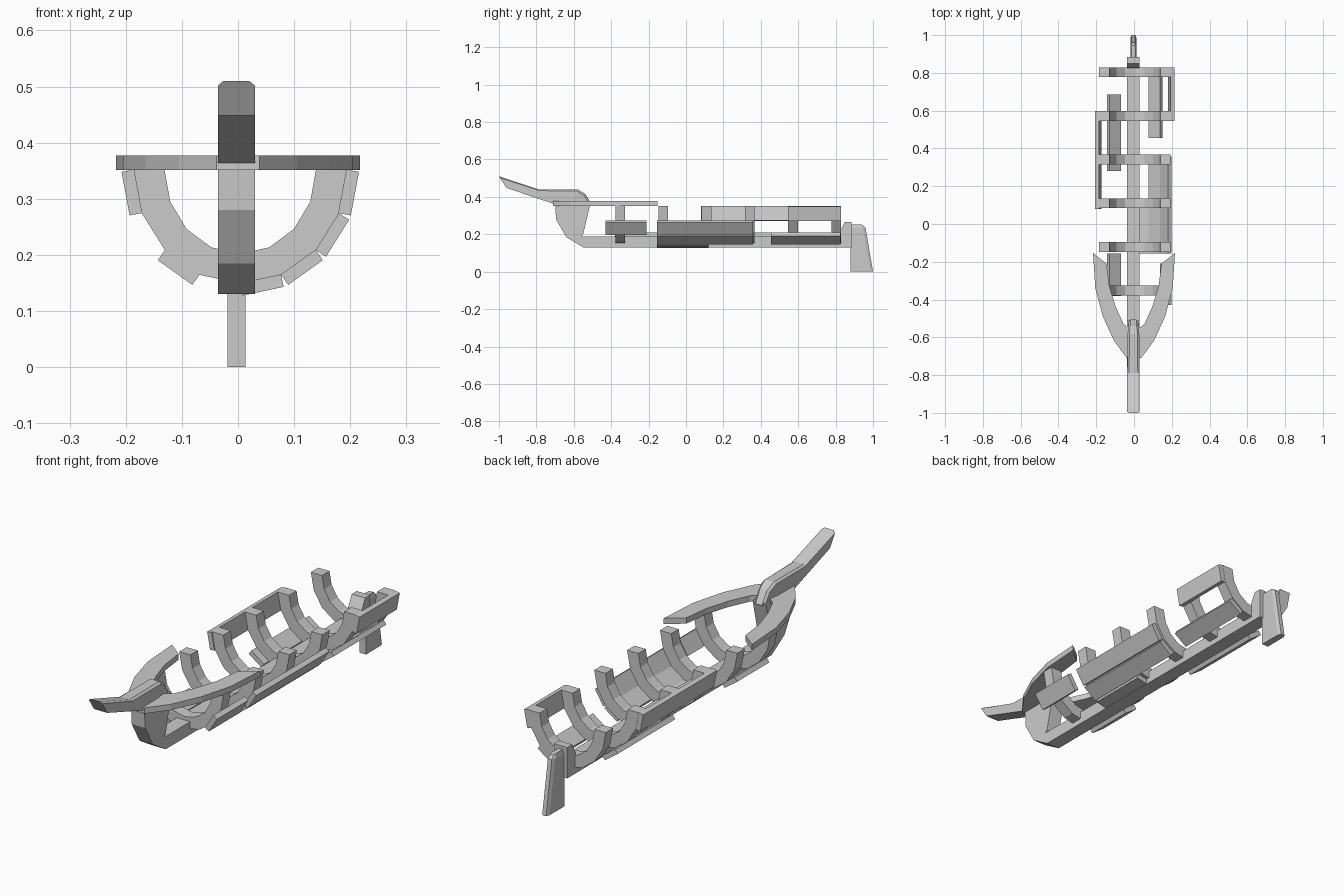
import bpy, bmesh, math

if "Cube" in bpy.data.objects:
    bpy.data.objects.remove(bpy.data.objects["Cube"])

CX = -0.003   # keel line
RX = 0.004    # rib centre


def make(name, verts, faces):
    me = bpy.data.meshes.new(name)
    me.from_pydata(verts, [], faces)
    bm = bmesh.new()
    bm.from_mesh(me)
    bmesh.ops.recalc_face_normals(bm, faces=bm.faces)
    bm.to_mesh(me)
    bm.free()
    ob = bpy.data.objects.new(name, me)
    bpy.context.collection.objects.link(ob)
    return ob


def loft(name, rings):
    """Join closed rings of equal length and cap both ends."""
    n = len(rings[0])
    verts = [v for r in rings for v in r]
    faces = [(a * n + i, a * n + (i + 1) % n, (a + 1) * n + (i + 1) % n, (a + 1) * n + i)
             for a in range(len(rings) - 1) for i in range(n)]
    faces += [tuple(range(n)), tuple(range((len(rings) - 1) * n, len(rings) * n))]
    return make(name, verts, faces)


def slab(name, pairs, w):
    """Strip of (y, z) outer/inner pairs, w wide to each side of the keel line."""
    return loft(name, [[(CX - w, *o), (CX + w, *o), (CX + w, *i), (CX - w, *i)]
                       for o, i in pairs])


def arc(k, rx, rz):
    a = math.pi * k / 8
    return RX + rx * math.cos(a), 0.352 - rz * math.sin(a)


# Keel running into the curved stem and the raised sternpost
slab("keel_and_stem", [((-0.70, 0.37), (-0.51, 0.37)), ((-0.695, 0.28), (-0.53, 0.285)),
                       ((-0.64, 0.185), (-0.55, 0.20)), ((-0.55, 0.13), (-0.56, 0.187)),
                       ((0.83, 0.13), (0.83, 0.187))], 0.033)
slab("sternpost", [((0.885, 0.13), (0.825, 0.13)), ((0.885, 0.22), (0.825, 0.22)),
                   ((0.885, 0.267), (0.85, 0.267))], 0.033)

# Rudder with a rounded top and narrowed trailing edge
loft("rudder", [[(CX - f * 0.016, y, z) for y, z, f in sec] +
                [(CX + f * 0.016, y, z) for y, z, f in reversed(sec)]
                for sec in ([(0.88, 0.0, 1), (0.985, 0.0, 1), (1.0, 0.0, 0.6)],
                            [(0.88, 0.235, 1), (0.945, 0.235, 1), (0.96, 0.235, 0.6)],
                            [(0.88, 0.253, 0.7), (0.935, 0.253, 0.7), (0.945, 0.25, 0.5)])])

# Six U-shaped ribs, eight facets each
for n in range(6):
    y = -0.352 + n * 0.231
    rings = []
    for k in range(9):
        (ox, oz), (ix, iz) = arc(k, 0.19, 0.203), arc(k, 0.135, 0.15)
        rings.append([(ox, y - 0.026, oz), (ox, y + 0.026, oz),
                      (ix, y + 0.026, iz), (ix, y - 0.026, iz)])
    loft(f"rib_{n + 1}", rings)

# Remaining hull planks: (rib facet counted from the right side top, y start, y end)
planks = [(0, 0.545, 0.828), (1, -0.43, -0.21), (1, -0.155, 0.357), (2, -0.155, 0.357),
          (3, -0.155, 0.12), (2, 0.455, 0.825), (5, 0.28, 0.685), (5, -0.38, -0.155),
          (7, 0.08, 0.597)]
for n, (k, y0, y1) in enumerate(planks):
    a, b = arc(k, 0.19, 0.203), arc(k + 1, 0.19, 0.203)
    dx, dz = b[0] - a[0], b[1] - a[1]
    t = 0.022 / math.hypot(dx, dz)
    ox, oz = dz * t, -dx * t
    if ox * (a[0] + b[0] - 2 * RX) + oz * (a[1] + b[1] - 0.704) < 0:
        ox, oz = -ox, -oz
    sec = [a, b, (b[0] + ox, b[1] + oz), (a[0] + ox, a[1] + oz)]
    loft(f"hull_plank_{n + 1}", [[(x, y, z) for x, z in sec] for y in (y0, y1)])

# Bow rail, broken off at a slant on both ends
half = [((0.217, -0.153), (0.145, -0.21)), ((0.205, -0.34), (0.13, -0.33)),
        ((0.165, -0.49), (0.098, -0.435)), ((0.105, -0.62), (0.055, -0.53)),
        ((0.038, -0.71), (0.015, -0.56))]
both = half + [((-o[0], o[1]), (-i[0], i[1])) for o, i in reversed(half)]
loft("bow_rail", [[(o[0], o[1], 0.351), (o[0], o[1], 0.377),
                   (i[0], i[1], 0.377), (i[0], i[1], 0.351)] for o, i in both])

# Bowsprit: chamfered beam that hooks down behind the stem
c = 0.01
rings = []
for yt, zt, yb, zb, w in [(-1.0, 0.51, -0.96, 0.448, 0.033), (-0.79, 0.44, -0.70, 0.36, 0.033),
                          (-0.58, 0.44, -0.60, 0.376, 0.031), (-0.54, 0.417, -0.57, 0.37, 0.027),
                          (-0.505, 0.362, -0.54, 0.352, 0.025)]:
    s = c / math.hypot(yt - yb, zt - zb)
    ym, zm = yt + (yb - yt) * s, zt + (zb - zt) * s
    rings.append([(CX - w, yb, zb), (CX + w, yb, zb), (CX + w, ym, zm),
                  (CX + w - c, yt, zt), (CX - w + c, yt, zt), (CX - w, ym, zm)])
loft("bowsprit", rings)
